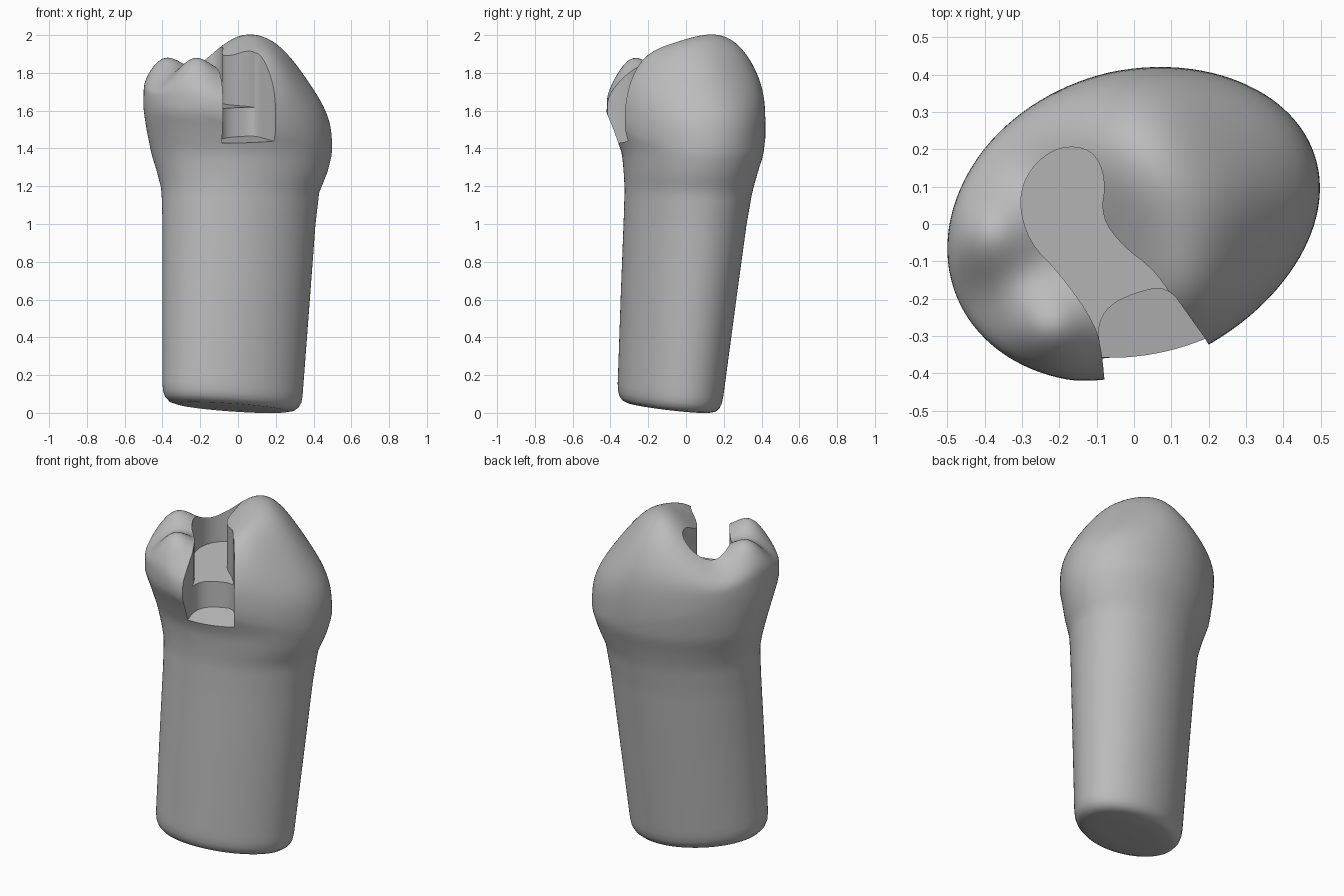
import bpy, bmesh, math
from mathutils import Vector

if "Cube" in bpy.data.objects:
    bpy.data.objects.remove(bpy.data.objects["Cube"], do_unlink=True)

enamel = bpy.data.materials.new("matte_grey")
enamel.use_nodes = True
GREY = (0.5, 0.5, 0.5, 1)
enamel.diffuse_color = GREY
enamel.node_tree.nodes["Principled BSDF"].inputs["Base Color"].default_value = GREY

SEGMENTS = 112

# height, left-hand x, right-hand x, front y, back y
PROFILE = [
    (0.0, -0.40, 0.335, -0.365, 0.185),
    (0.6, -0.40, 0.38, -0.345, 0.265),
    (1.0, -0.40, 0.41, -0.33, 0.32),
    (1.17, -0.405, 0.43, -0.325, 0.35),
    (1.27, -0.43, 0.472, -0.33, 0.378),
    (1.37, -0.46, 0.498, -0.34, 0.41),
    (1.5, -0.485, 0.498, -0.385, 0.425),
    (1.6, -0.50, 0.49, -0.425, 0.43),
]

# x, y, height and spread of each cusp
CUSPS = [
    (0.05, 0.11, 0.24, 0.27),
    (0.16, -0.22, 0.16, 0.20),
    (0.01, 0.32, 0.10, 0.20),
    (0.28, 0.05, 0.08, 0.20),
    (-0.23, 0.27, 0.05, 0.18),
    (-0.40, -0.03, 0.18, 0.15),
    (-0.23, -0.29, 0.18, 0.14),
]


def extents(z):
    for low, high in zip(PROFILE, PROFILE[1:]):
        if z <= high[0]:
            break
    t = min(1, max(0, (z - low[0]) / (high[0] - low[0])))
    return [a + (b - a) * t for a, b in zip(low[1:], high[1:])]


def outline(angle, z, scale=1):
    # Skewed oval, more skewed at the root than at the crown
    x0, x1, y0, y1 = extents(z)
    skew = 0.13 - 0.05 * min(1, z / 1.5)
    return ((x0 + x1) / 2 + scale * (x1 - x0) / 2 * math.cos(angle - skew),
            (y0 + y1) / 2 + scale * (y1 - y0) / 2 * math.sin(angle + skew))


def chewing_height(x, y):
    return 1.7 + sum(h * math.exp(-((x - cx) ** 2 + (y - cy) ** 2) / s ** 2)
                     for cx, cy, h, s in CUSPS)


def rim_height(angle):
    return 1.52 - 0.13 * math.cos(angle) - 0.05 * math.sin(angle)


def root_point(angle, f, scale):
    rim = rim_height(angle)
    x, y = outline(angle, f * rim, scale)
    bottom = 0.015 - 0.1 * y - 0.05 * x
    return x, y, bottom + f * (rim - bottom)


def crown_point(angle, t):
    rim = rim_height(angle)
    x, y = outline(angle, rim, t)
    power = 3.9 - math.cos(angle)
    dome = (1 - t ** power) ** (1 / power)
    return x, y, rim + (chewing_height(x, y) - rim) * dome


def finish(name, bm):
    bmesh.ops.recalc_face_normals(bm, faces=bm.faces)
    mesh = bpy.data.meshes.new(name)
    bm.to_mesh(mesh)
    bm.free()
    mesh.materials.append(enamel)
    obj = bpy.data.objects.new(name, mesh)
    bpy.context.collection.objects.link(obj)
    return obj


# Tooth body: rounded root end, tapered root, bulging crown and cusps
angles = [2 * math.pi * i / SEGMENTS for i in range(SEGMENTS)]
rings = []
for scale, f in [(0.04, 0), (0.45, 0), (0.8, 0.002), (0.9, 0.008), (0.96, 0.022), (0.99, 0.04)]:
    rings.append([root_point(a, f, scale) for a in angles])
for i in range(37):
    rings.append([root_point(a, 0.065 + 0.935 * i / 36, 1) for a in angles])
for i in range(1, 32):
    t = math.cos(math.pi / 2 * i / 32)
    rings.append([crown_point(a, t) for a in angles])

bm = bmesh.new()
loops = [[bm.verts.new(p) for p in ring] for ring in rings]
for lower, upper in zip(loops, loops[1:]):
    for i in range(SEGMENTS):
        j = (i + 1) % SEGMENTS
        bm.faces.new((lower[i], lower[j], upper[j], upper[i]))
bm.faces.new(loops[0])
bm.faces.new(loops[-1])
tooth = finish("tooth", bm)


def rounded(points):
    # Corner cutting turns a rough outline into a soft one
    for _ in range(2):
        result = []
        for a, b in zip(points, points[1:] + points[:1]):
            a, b = Vector(a), Vector(b)
            result += [a.lerp(b, 0.25), a.lerp(b, 0.75)]
        points = result
    return points


def cut(name, points, floor, slope):
    # Floor rises towards the back by the given slope
    bm = bmesh.new()
    base = bm.faces.new([bm.verts.new((x, y, floor + slope * (y + 0.35)))
                         for x, y in rounded(points)])
    top = bmesh.ops.extrude_face_region(bm, geom=[base])["geom"]
    for v in top:
        if isinstance(v, bmesh.types.BMVert):
            v.co.z = 2.3
    cutter = finish(name, bm)
    cutter.hide_render = True
    mod = tooth.modifiers.new(name, "BOOLEAN")
    mod.operation = "DIFFERENCE"
    mod.solver = "EXACT"
    mod.object = cutter
    bpy.ops.object.modifier_apply(modifier=name)
    bpy.data.objects.remove(cutter, do_unlink=True)


bpy.ops.object.select_all(action="DESELECT")
tooth.select_set(True)
bpy.context.view_layer.objects.active = tooth

# Curved channel across the chewing surface
cut("channel", [(-0.10, -0.27), (-0.2, -0.13), (-0.28, -0.05), (-0.31, 0.06),
                (-0.28, 0.15), (-0.2, 0.21), (-0.11, 0.2), (-0.075, 0.12),
                (-0.09, 0.02), (-0.03, -0.06), (0.05, -0.12), (0.1, -0.19),
                (0.2, -0.34), (0.3, -0.6), (-0.07, -0.6), (-0.08, -0.38)], 1.6, 0.1)

# Deeper step opening through the front wall
cut("front_step", [(-0.10, -0.28), (-0.07, -0.22), (0.0, -0.185), (0.09, -0.165),
                   (0.15, -0.25), (0.215, -0.34), (0.3, -0.6), (-0.07, -0.6),
                   (-0.08, -0.38)], 1.43, 0.2)

bpy.ops.object.shade_smooth_by_angle(angle=math.radians(35))
